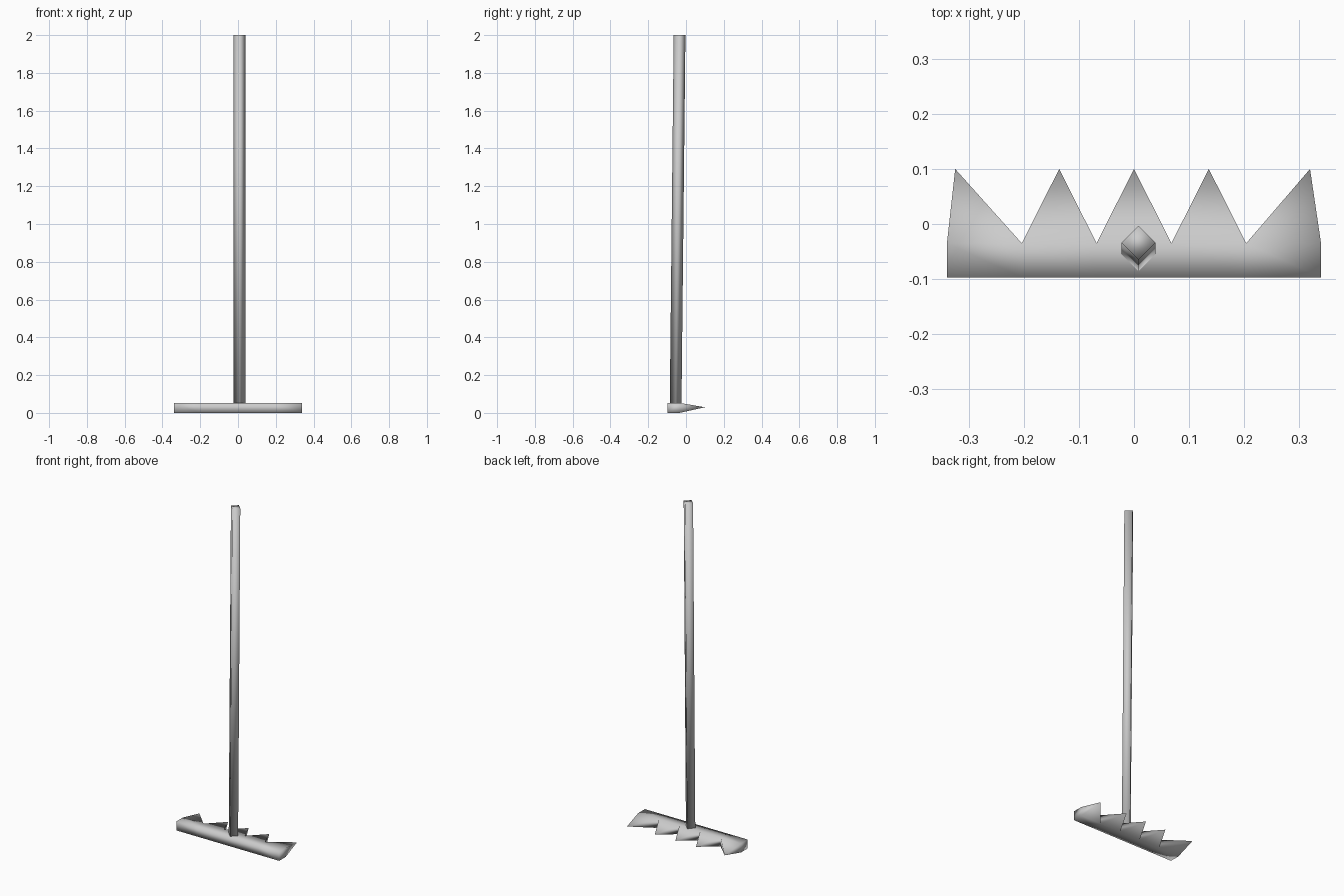
import bpy, bmesh

if "Cube" in bpy.data.objects:
    bpy.data.objects.remove(bpy.data.objects["Cube"])

BACK, ROOT, TIP = -0.097, -0.035, 0.10      # y positions of the head
H, TIP_Z = 0.053, 0.03
HALF, STEP = 0.34, 0.136


def finish(name, bm):
    bmesh.ops.recalc_face_normals(bm, faces=bm.faces)
    mesh = bpy.data.meshes.new(name)
    bm.to_mesh(mesh)
    bm.free()
    for p in mesh.polygons:
        p.use_smooth = True
    obj = bpy.data.objects.new(name, mesh)
    bpy.context.collection.objects.link(obj)
    return obj


# Rake head: a bar whose five front cells are each poked out to a tooth
bm = bmesh.new()
rings = []
for i in range(6):
    x = -HALF + i * STEP
    rings.append([bm.verts.new((x, y, z))
                  for y, z in ((BACK, 0), (ROOT, 0), (ROOT, H), (BACK, H))])
bm.faces.new(rings[0])
bm.faces.new(rings[-1])
for a, b, tip_x in zip(rings, rings[1:], (-0.325, -STEP, 0, STEP, 0.32)):
    for j in range(4):
        k = (j + 1) % 4
        quad = [a[j], a[k], b[k], b[j]]
        if j != 1:
            bm.faces.new(quad)
            continue
        tip = bm.verts.new((tip_x, TIP, TIP_Z))
        for m in range(4):
            bm.faces.new((quad[m], quad[(m + 1) % 4], tip))
finish("rake_head", bm)

# Handle: slightly leaning square pole turned on its corner
bm = bmesh.new()
bmesh.ops.create_cone(bm, cap_ends=True, segments=4,
                      radius1=0.031, radius2=0.031, depth=2)
for v in bm.verts:
    x, y = v.co.x, v.co.y
    if abs(abs(x) - abs(y)) < 1e-4:          # put corners on the axes
        x, y = (x - y) * 0.7071, (x + y) * 0.7071
    top = v.co.z > 0
    v.co = (x + 0.008, y + (-0.034 if top else -0.055), 2.0 if top else 0.04)
finish("handle", bm)
